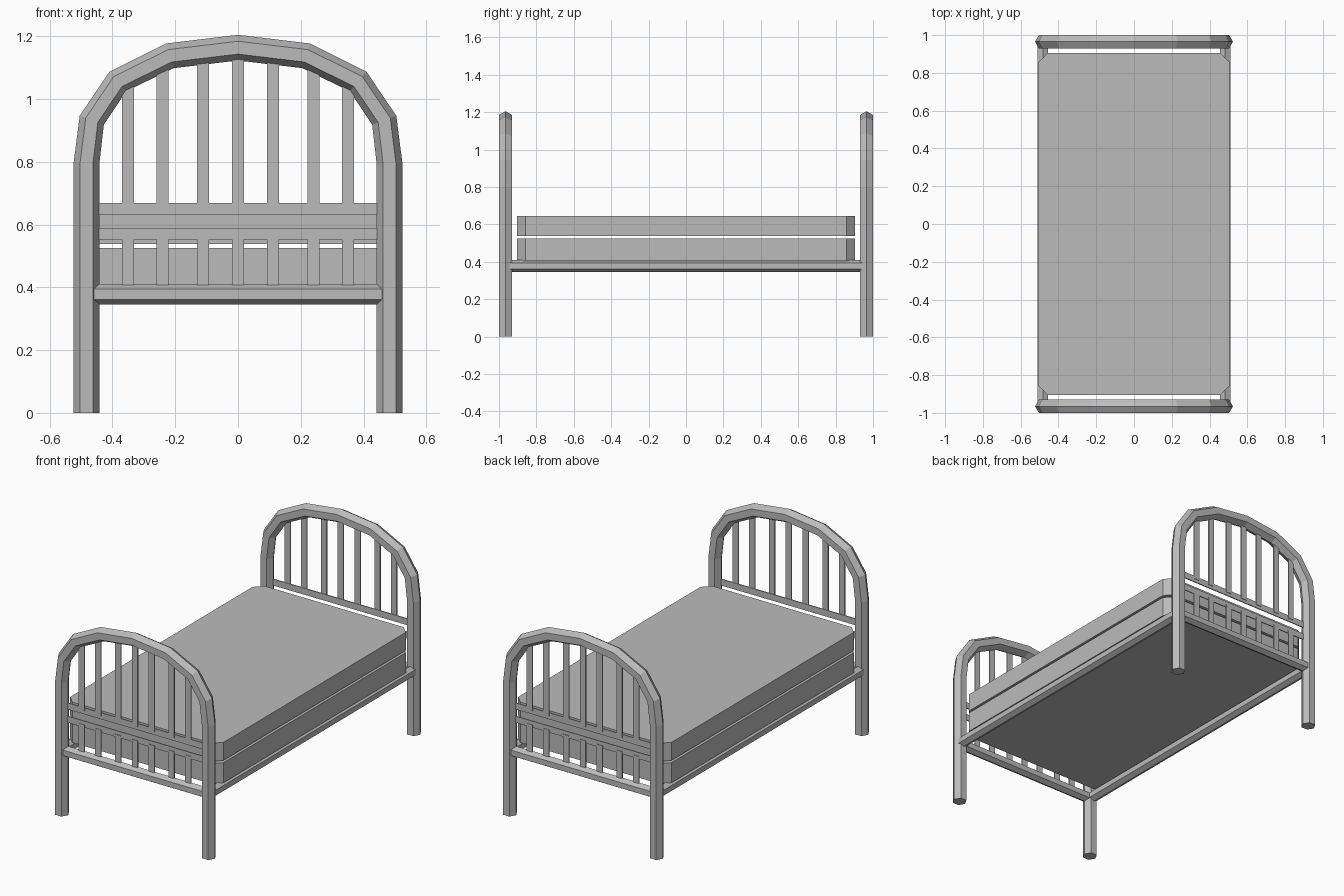
import bpy, bmesh, math
from mathutils import Vector

old = bpy.data.objects.get("Cube")
if old:
    bpy.data.objects.remove(old, do_unlink=True)

grey = bpy.data.materials.new("plain_grey")
grey.use_nodes = True
colour = (0.5, 0.5, 0.5, 1)
grey.diffuse_color = colour
grey.node_tree.nodes["Principled BSDF"].inputs["Base Color"].default_value = colour


def finish(name, bm):
    bmesh.ops.recalc_face_normals(bm, faces=bm.faces)
    mesh = bpy.data.meshes.new(name)
    bm.to_mesh(mesh)
    bm.free()
    mesh.materials.append(grey)
    bpy.context.collection.objects.link(bpy.data.objects.new(name, mesh))


def hex_tube(name, path, radius, side):
    """Sweep a hexagon along a path lying in the plane normal to side."""
    bm = bmesh.new()
    pts = [Vector(p) for p in path]
    rings = []
    for i, p in enumerate(pts):
        before = (p - pts[max(i - 1, 0)]).normalized()
        after = (pts[min(i + 1, len(pts) - 1)] - p).normalized()
        normal = (before + after).normalized().cross(side)
        rings.append([bm.verts.new(p + radius * (math.cos(a) * normal + math.sin(a) * side))
                      for a in (k * math.pi / 3 for k in range(6))])
    for a, b in zip(rings, rings[1:]):
        for k in range(6):
            j = (k + 1) % 6
            bm.faces.new((a[k], a[j], b[j], b[k]))
    bm.faces.new(rings[0])
    bm.faces.new(rings[-1])
    finish(name, bm)


def block(name, low, high, chamfer=0):
    """Box between two corners, with optional chamfered upright edges."""
    bm = bmesh.new()
    bmesh.ops.create_cube(bm, size=1)
    for v in bm.verts:
        v.co = [l + (c + 0.5) * (h - l) for c, l, h in zip(v.co, low, high)]
    if chamfer:
        upright = [e for e in bm.edges
                   if abs(e.verts[0].co.z - e.verts[1].co.z) > 0.01]
        bmesh.ops.bevel(bm, geom=upright, offset=chamfer, offset_type='OFFSET',
                        segments=1, affect='EDGES')
    finish(name, bm)


X, Y = Vector((1, 0, 0)), Vector((0, 1, 0))
END_Y, POST_X, RAIL_Z, RAIL_R = 0.965, 0.483, 0.378, 0.0325
half_arch = [(POST_X, 0), (POST_X, 0.794), (0.466, 0.933), (0.383, 1.056), (0.217, 1.138)]
arch = [(-x, z) for x, z in half_arch] + [(0, 1.164)] + half_arch[::-1]


def arch_height(x):
    for (x0, z0), (x1, z1) in zip(arch, arch[1:]):
        if x0 <= x <= x1 and x1 > x0:
            return z0 + (z1 - z0) * (x - x0) / (x1 - x0)


# Head and foot ends: arched frame, hexagonal rail, flat crossbars and slats
for end, s in (("foot", -1), ("head", 1)):
    y = s * END_Y
    hex_tube(end + "_arch_frame", [(x, y, z) for x, z in arch], 0.041, Y)
    hex_tube(end + "_bottom_rail", [(-POST_X, y, RAIL_Z), (POST_X, y, RAIL_Z)], RAIL_R, Y)
    for label, z in (("lower", 0.571), ("upper", 0.65)):
        block(f"{end}_{label}_crossbar", (-0.46, y - 0.003, z - 0.019),
              (0.46, y + 0.003, z + 0.019))
    slat_y = y + s * 0.003
    for i, x in enumerate((-0.35, -0.241, -0.111, 0, 0.111, 0.241, 0.35)):
        for label, z0, z1 in (("short", RAIL_Z, 0.568), ("tall", 0.65, arch_height(x))):
            block(f"{end}_{label}_slat_{i + 1}", (x - 0.019, slat_y - 0.003, z0),
                  (x + 0.019, slat_y + 0.003, z1))

# Side rails
for label, s in (("left", 1), ("right", -1)):
    hex_tube(label + "_side_rail", [(s * POST_X, -0.955, RAIL_Z), (s * POST_X, 0.955, RAIL_Z)],
             RAIL_R, X)

# Box base and mattress with cut corners
block("box_base", (-0.505, -0.904, 0.405), (0.505, 0.904, 0.525), 0.047)
block("mattress", (-0.505, -0.904, 0.538), (0.505, 0.904, 0.646), 0.047)
